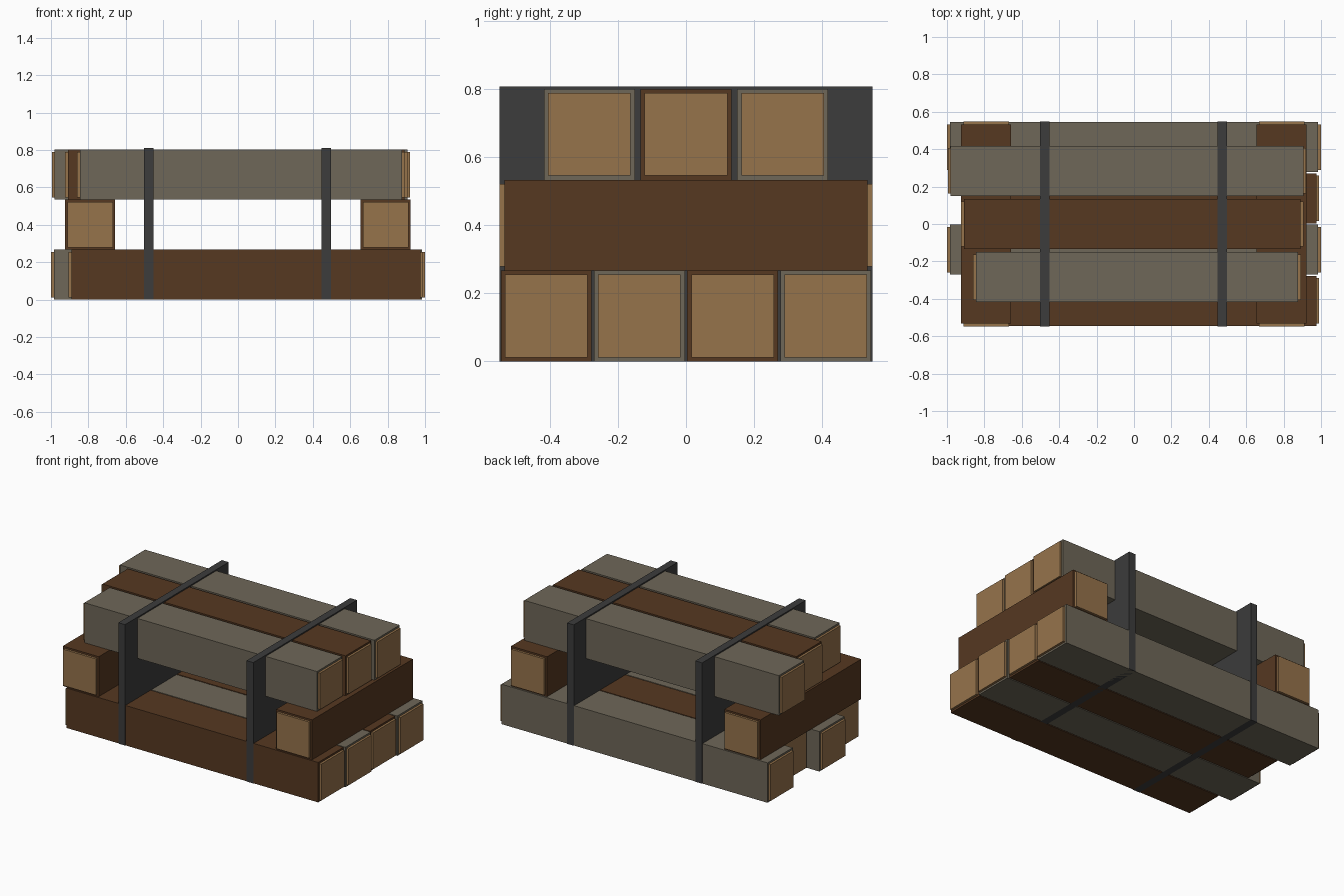
import bpy
import bmesh
from mathutils import Vector, Matrix

if "Cube" in bpy.data.objects:
    bpy.data.objects.remove(bpy.data.objects["Cube"])


def material(name, rgb):
    # 8-bit screen colour to linear
    lin = [((c / 255 + 0.055) / 1.055) ** 2.4 for c in rgb]
    m = bpy.data.materials.new(name)
    m.diffuse_color = (*lin, 1.0)
    m.use_nodes = True
    m.node_tree.nodes["Principled BSDF"].inputs["Base Color"].default_value = m.diffuse_color
    return m


BROWN = material("brown_wood", (86, 56, 33))
GREY = material("weathered_wood", (110, 103, 88))
CUT = material("cut_wood_end", (150, 115, 75))
STRAP = material("dark_strap", (60, 60, 60))


def add_box(bm, lo, hi, index=0):
    lo, hi = Vector(lo), Vector(hi)
    mat = Matrix.Translation((lo + hi) / 2) @ Matrix.Diagonal((*(hi - lo), 1))
    verts = bmesh.ops.create_cube(bm, size=1, matrix=mat)["verts"]
    for f in {f for v in verts for f in v.link_faces}:
        f.material_index = index


def finish(name, bm, mats):
    mesh = bpy.data.meshes.new(name)
    bm.to_mesh(mesh)
    bm.free()
    for m in mats:
        mesh.materials.append(m)
    bpy.context.collection.objects.link(bpy.data.objects.new(name, mesh))


SIZE = 0.267    # beam thickness
INSET = 0.012   # border around the cut end
CAP = 0.015     # how far the cut end stands out


def beam(name, start, end, across, z, wood, along_y=False):
    """Square beam with a smaller cut-wood block at each end."""
    bm = bmesh.new()

    def block(a, b, inset, index):
        h = SIZE / 2 - inset
        lo, hi = (a, across - h, z + inset), (b, across + h, z + SIZE - inset)
        if along_y:
            lo, hi = (lo[1], lo[0], lo[2]), (hi[1], hi[0], hi[2])
        add_box(bm, lo, hi, index)

    block(start, end, 0, 0)
    block(start - CAP, start, INSET, 1)
    block(end, end + CAP, INSET, 1)
    finish(name, bm, [wood, CUT])


# Bottom layer: four beams along x
bottom = [(-0.89, 0.975, -0.411, BROWN), (-0.985, 0.985, -0.137, GREY),
          (-0.89, 0.975, 0.137, BROWN), (-0.985, 0.985, 0.411, GREY)]
for i, (a, b, y, wood) in enumerate(bottom):
    beam(f"bottom_beam_{i + 1}", a, b, y, 0, wood)

# Middle layer: two cross beams along y
for side, x in (("left", -0.791), ("right", 0.789)):
    beam(f"{side}_cross_beam", -0.533, 0.533, x, SIZE, BROWN, along_y=True)

# Top layer: three beams along x
top = [(-0.845, 0.877, -0.284, GREY), (-0.91, 0.89, 0.0, BROWN),
       (-0.98, 0.905, 0.284, GREY)]
for i, (a, b, y, wood) in enumerate(top):
    beam(f"top_beam_{i + 1}", a, b, y, 2 * SIZE, wood)

# Straps: thin solid slabs running around the whole stack
for side, x in (("left", -0.478), ("right", 0.472)):
    bm = bmesh.new()
    add_box(bm, (x - 0.025, -0.548, 0), (x + 0.025, 0.548, 0.809))
    finish(f"{side}_strap", bm, [STRAP])
